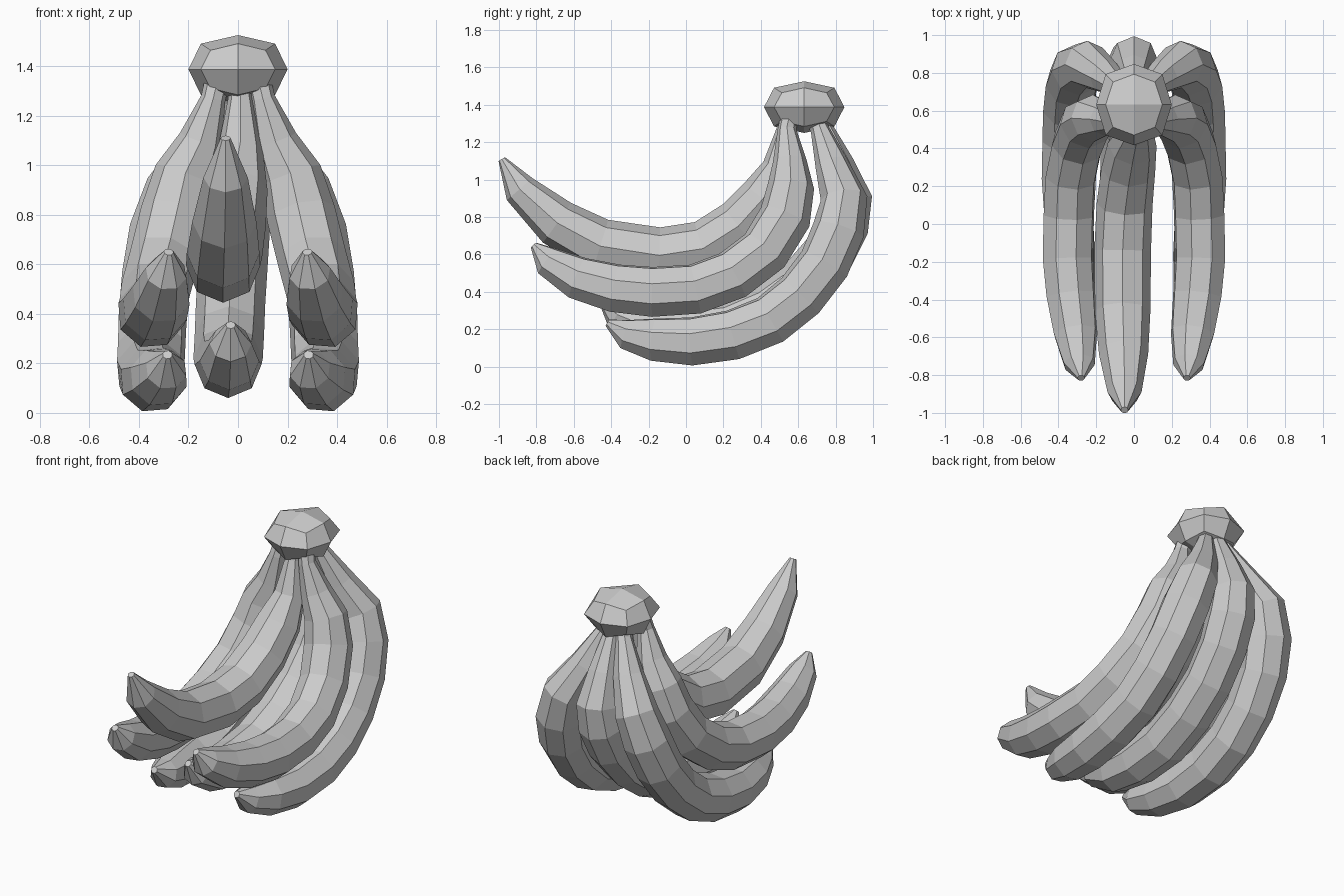
import bpy, bmesh
from math import sin, cos, pi, radians
from mathutils import Vector

cube = bpy.data.objects.get("Cube")
if cube:
    bpy.data.objects.remove(cube)

grey = bpy.data.materials.new("plain grey")
grey.use_nodes = True
grey.diffuse_color = (0.6, 0.6, 0.6, 1)
grey.node_tree.nodes["Principled BSDF"].inputs["Base Color"].default_value = (0.6, 0.6, 0.6, 1)

SIDES = 8


def banana(name, path, radii, mirror=1, roll=0):
    """Sweep an octagon along a path of (x, y, z) points, one radius per point."""
    pts = [Vector((x * mirror, y, z)) for x, y, z in path]
    plane_normal = Vector((cos(radians(roll)), 0, mirror * sin(radians(roll))))
    bm = bmesh.new()
    rings = []
    for i, (p, r) in enumerate(zip(pts, radii)):
        tangent = (pts[min(i + 1, len(pts) - 1)] - pts[max(i - 1, 0)]).normalized()
        side = (plane_normal - tangent * plane_normal.dot(tangent)).normalized()
        up = tangent.cross(side)
        rings.append([bm.verts.new(p + r * (cos(a) * side + sin(a) * up))
                      for a in (2 * pi * k / SIDES for k in range(SIDES))])
    for a, b in zip(rings, rings[1:]):
        for k in range(SIDES):
            n = (k + 1) % SIDES
            bm.faces.new((a[k], a[n], b[n], b[k]))
    bm.faces.new(rings[0])
    bm.faces.new(rings[-1])
    bmesh.ops.recalc_face_normals(bm, faces=bm.faces)
    mesh = bpy.data.meshes.new(name)
    bm.to_mesh(mesh)
    bm.free()
    mesh.materials.append(grey)
    obj = bpy.data.objects.new(name, mesh)
    bpy.context.collection.objects.link(obj)


# Thickness from the pointed tip to the thin neck
RADII = [.02, .085, .12, .135, .14, .14, .14, .14, .14, .125, .09, .05, .05]

# Upper banana at the front
banana("front_banana", [
    (-.05, -.985, 1.11), (-.05, -.89, .95), (-.055, -.69, .77), (-.06, -.46, .645),
    (-.06, -.14, .595), (-.05, .1, .635), (-.03, .29, .76), (-.01, .42, .91),
    (.01, .5, 1.07), (.01, .535, 1.27), (.01, .56, 1.36)],
    [.02, .09, .13, .147, .15, .148, .143, .13, .09, .05, .05])

# Lower banana at the back
banana("back_banana", [
    (-.03, -.45, .355), (-.03, -.37, .28), (-.035, -.2, .21), (-.04, 0, .195),
    (-.04, .23, .22), (-.035, .44, .31), (-.03, .62, .44), (-.02, .76, .6),
    (-.01, .84, .76), (0, .87, .9), (0, .81, 1.08), (0, .74, 1.27), (0, .68, 1.36)], RADII)

# Mirrored pairs on the two sides
MIDDLE = [
    (.28, -.815, .65), (.29, -.74, .565), (.31, -.58, .475), (.335, -.38, .42),
    (.35, -.18, .4), (.345, .05, .415), (.335, .25, .49), (.3, .42, .62),
    (.255, .53, .8), (.215, .56, .96), (.15, .555, 1.1), (.1, .54, 1.27), (.08, .56, 1.36)]
LOWER = [
    (.285, -.42, .235), (.29, -.32, .175), (.32, -.17, .145), (.345, .03, .135),
    (.355, .25, .17), (.35, .45, .25), (.345, .61, .38), (.33, .74, .55),
    (.3, .815, .73), (.25, .845, .9), (.15, .78, 1.08), (.07, .715, 1.27), (.04, .67, 1.36)]
for label, s in (("left", 1), ("right", -1)):
    banana(label + "_middle_banana", MIDDLE, RADII, s, 18)
    banana(label + "_lower_banana", LOWER, RADII, s, 18)

# Faceted stem knob joining the necks
bpy.ops.mesh.primitive_cube_add(size=2, location=(0, .632, 1.388))
knob = bpy.context.object
knob.name = "stem_knob"
knob.scale = (.2, .215, .138)
knob.data.materials.append(grey)
sub = knob.modifiers.new("Facets", 'SUBSURF')
sub.levels = sub.render_levels = 1
sub.use_limit_surface = False
bpy.ops.object.shade_flat()
